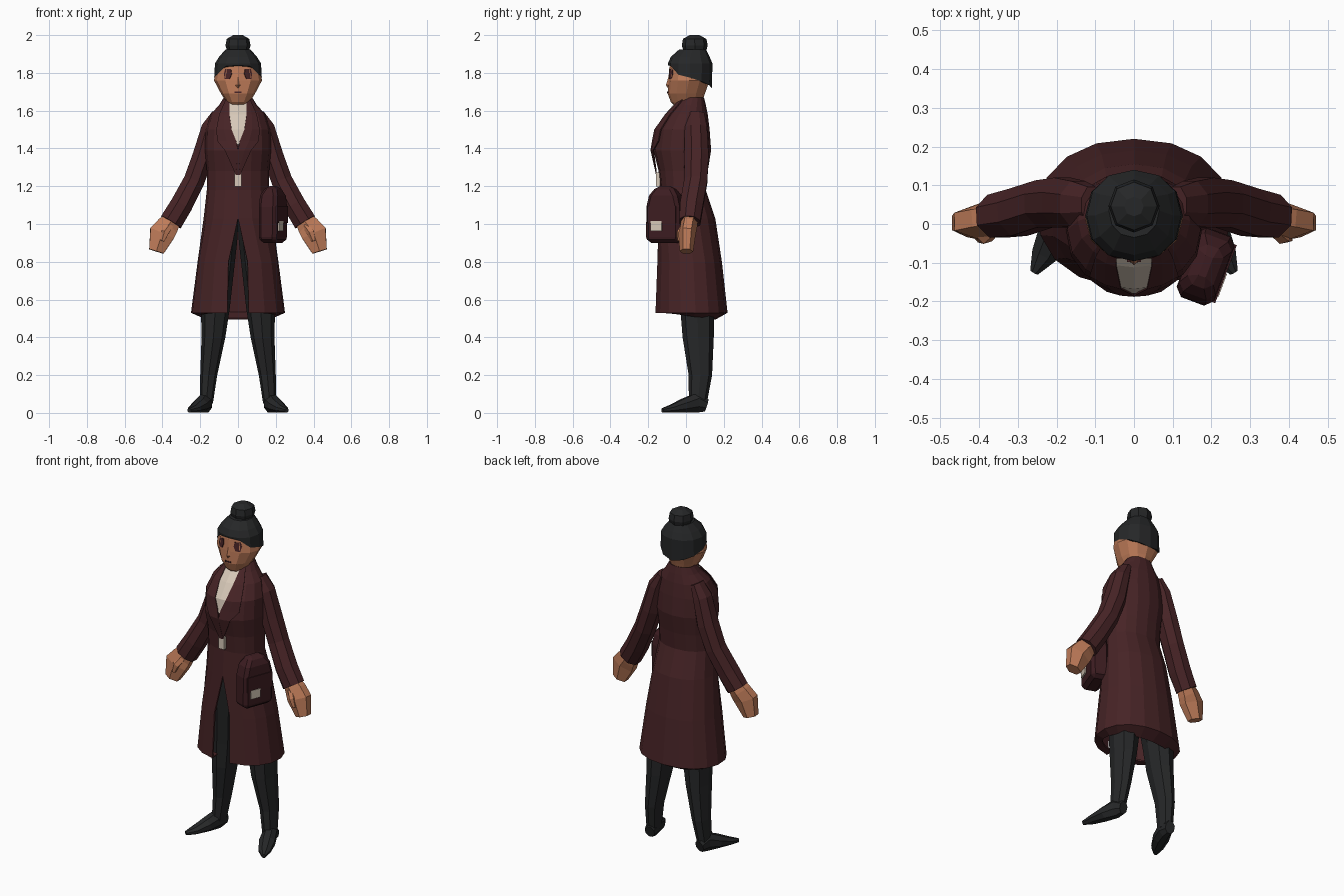
import bpy, bmesh, math
from mathutils import Vector

if "Cube" in bpy.data.objects:
    bpy.data.objects.remove(bpy.data.objects["Cube"])


def material(name, r, g, b):
    m = bpy.data.materials.new(name)
    m.diffuse_color = (r, g, b, 1)
    m.use_nodes = True
    m.node_tree.nodes["Principled BSDF"].inputs["Base Color"].default_value = m.diffuse_color
    return m


COAT = material("maroon coat", 0.062, 0.017, 0.019)
BAG = material("dark maroon leather", 0.046, 0.012, 0.015)
SKIN = material("warm skin", 0.52, 0.20, 0.10)
BLACK = material("charcoal black", 0.019, 0.020, 0.021)
CREAM = material("cream", 0.68, 0.58, 0.48)


def finish(name, bm, mat, thick=0):
    bmesh.ops.remove_doubles(bm, verts=bm.verts, dist=0.0005)
    bmesh.ops.recalc_face_normals(bm, faces=bm.faces)
    me = bpy.data.meshes.new(name)
    bm.to_mesh(me)
    bm.free()
    me.materials.append(mat)
    ob = bpy.data.objects.new(name, me)
    bpy.context.collection.objects.link(ob)
    if thick:
        s = ob.modifiers.new("thickness", 'SOLIDIFY')
        s.thickness = thick
    return ob


def skin_rings(name, rings, mat, cap=True, thick=0):
    """Bridge rings of points; last point of each ring may repeat the first."""
    bm = bmesh.new()
    vs = [[bm.verts.new(p) for p in r] for r in rings]
    for a, b in zip(vs, vs[1:]):
        for i in range(len(a) - 1):
            bm.faces.new((a[i], a[i + 1], b[i + 1], b[i]))
    if cap:
        bm.faces.new(vs[0][:-1])
        bm.faces.new(vs[-1][:-1])
    return finish(name, bm, mat, thick)


def oval(z, rx, f, b, n, cx=0, gap=0, tilt=0):
    """Horizontal oval from front y=f to back y=b, with a front gap half-width."""
    g = math.asin(gap / rx)
    cy, ry = (f + b) / 2, (b - f) / 2
    pts = []
    for i in range(n + 1):
        a = g + (2 * math.pi - 2 * g) * i / n
        s, c = math.sin(a), math.cos(a)
        y = cy - ry * math.copysign(abs(c) ** 0.92, c)
        pts.append((cx + rx * math.copysign(abs(s) ** 0.92, s), y, z - tilt * y))
    return pts


def tube(name, path, mat, n, v, phase=0.5):
    """Oval tube along (x, y, z, ru, rv) points; v is the second section axis."""
    P = [Vector(p[:3]) for p in path]
    rings = []
    for i, p in enumerate(path):
        t = (P[min(i + 1, len(P) - 1)] - P[max(i - 1, 0)]).normalized()
        u = t.cross(v).normalized()
        w = u.cross(t).normalized()
        rings.append([P[i] + u * p[3] * math.cos(a) + w * p[4] * math.sin(a)
                      for a in [2 * math.pi * (k + phase) / n for k in range(n + 1)]])
    return skin_rings(name, rings, mat)


def front_y(rings, x, z):
    """Front surface y of an oval loft at (x, z)."""
    for a, b in zip(rings, rings[1:]):
        if a[0] <= z <= b[0]:
            k = (z - a[0]) / (b[0] - a[0])
            rx, f, bk = [a[j] + (b[j] - a[j]) * k for j in (1, 2, 3)]
            return (f + bk) / 2 - (bk - f) / 2 * math.sqrt(max(0, 1 - (x / rx) ** 2))


def strip(name, rings, rows, mat, off, m=1):
    """Thin plate that follows the front of a loft; rows are (z, x0, x1)."""
    grid = []
    for z, x0, x1 in rows:
        xs = [m * (x0 + (x1 - x0) * k / 2) for k in range(3)]
        grid.append([(x, front_y(rings, x, z) - off, z) for x in xs])
    return skin_rings(name, grid, mat, cap=False, thick=0.006)


def box(name, loc, size, mat, rot=0):
    bm = bmesh.new()
    bmesh.ops.create_cube(bm, size=1)
    bmesh.ops.scale(bm, vec=size, verts=bm.verts)
    ob = finish(name, bm, mat)
    ob.location, ob.rotation_euler = loc, (0, 0, rot)
    return ob


# Coat: torso and skirt in one loft, slit open at the front below the waist
coat = [(0.53, .25, -.165, .22, .05), (0.80, .215, -.155, .19, .045),
        (1.03, .182, -.145, .155, 0), (1.18, .165, -.135, .105, 0),
        (1.28, .165, -.145, .115, 0), (1.39, .175, -.172, .133, 0),
        (1.50, .172, -.155, .125, 0), (1.58, .145, -.10, .115, 0),
        (1.63, .10, -.055, .105, 0), (1.67, .075, -.02, .095, 0)]
hem = oval(.515, .205, -.12, .155, 16, gap=.05, tilt=.14)
skin_rings("coat", [hem] + [oval(z, rx, f, b, 16, gap=g) for z, rx, f, b, g in coat],
           COAT, cap=False, thick=0.01)

# Shirt front, lapels and belt buckle
strip("shirt_front", coat, [(1.42, -.004, .004), (1.50, -.035, .035),
                            (1.58, -.046, .046), (1.64, -.05, .05)], CREAM, .012)
for m, side in ((1, "right"), (-1, "left")):
    strip("lapel_" + side, coat, [(1.26, -.012, .012), (1.39, .0, .07), (1.44, .01, .11),
                                  (1.50, .034, .115), (1.58, .046, .10), (1.66, .045, .065)],
          COAT, .016, m)
box("belt_buckle", (0, -.148, 1.235), (.036, .02, .075), CREAM)

# Head with neck
head = [(1.55, .05, -.01, .08), (1.62, .05, -.055, .08), (1.645, .06, -.08, .085),
        (1.69, .09, -.097, .10), (1.76, .127, -.094, .125), (1.83, .115, -.088, .125),
        (1.89, .07, -.05, .10)]
skin_rings("head", [oval(*r, 12) for r in head], SKIN)
tube("nose", [(0, -.085, 1.785, .006, .006), (0, -.092, 1.735, .014, .014),
              (0, -.088, 1.72, .008, .008)], SKIN, 4, Vector((0, 1, 0)), 0)
strip("mouth", head, [(1.694, -.018, .018), (1.702, -.018, .018)], COAT, .003)

# Hair cap with an arched hairline, and the bun on top
edge = [1.84, 1.835, 1.79, 1.775, 1.755, 1.735, 1.72]
line = [(x, y, edge[min(i, 12 - i)]) for i, (x, y, z) in
        enumerate(oval(1.8, .126, -.094, .137, 12))]
skin_rings("hair", [line, oval(1.85, .122, -.096, .14, 12), oval(1.885, .10, -.08, .125, 12),
                    oval(1.925, .065, -.035, .105, 12)], BLACK)
skin_rings("hair_bun", [oval(1.91, .056, -.012, .105, 8), oval(1.945, .066, -.022, .115, 8),
                        oval(1.98, .06, -.016, .108, 8), oval(2.0, .025, .02, .07, 8)], BLACK)

# Mirrored parts: eyes, arms, hands, legs and feet
Y, Z = Vector((0, 1, 0)), Vector((0, 0, 1))
arm = [(.11, .05, 1.585, .03, .05), (.145, .052, 1.51, .052, .064), (.185, .055, 1.36, .06, .07),
       (.232, .052, 1.23, .06, .066), (.30, .03, 1.10, .064, .066), (.355, .02, 1.01, .066, .06)]
hand = [(.34, .02, 1.03, .05, .045), (.372, .015, .99, .068, .045),
        (.402, .006, .95, .078, .046), (.432, .002, .855, .046, .036)]
leg = [(1.06, .055, .06, -.07, .07), (.90, .09, .085, -.07, .10), (.55, .12, .076, -.03, .15),
       (.40, .13, .063, -.018, .147), (.20, .155, .045, .014, .138), (.05, .168, .035, .015, .11)]
foot = [(.165, .108, .04, .03, .037), (.172, .06, .055, .04, .057), (.20, -.01, .038, .047, .04),
        (.232, -.08, .021, .036, .022), (.258, -.125, .013, .012, .012)]
for m, side in ((1, "right"), (-1, "left")):
    def flip(path):
        return [(m * p[0], *p[1:]) for p in path]
    strip("eye_" + side, head, [(1.768, .045, .07), (1.795, .034, .075), (1.82, .038, .068)],
          COAT, .003, m)
    tube("sleeve_" + side, flip(arm), COAT, 8, Y)
    tube("hand_" + side, flip(hand), SKIN, 6, Y)
    tube("thumb_" + side, flip([(.36, -.01, .99, .02, .02), (.385, -.035, .955, .022, .018),
                                (.40, -.038, .91, .012, .01)]), SKIN, 5, Y)
    skin_rings("trouser_leg_" + side,
               [oval(z, rx, f, b, 8, cx=m * cx) for z, cx, rx, f, b in leg], BLACK)
    tube("shoe_" + side, flip(foot), BLACK, 8, Z)

# Shoulder bag turned outwards on the hip, with flap and clasp
across, out = Vector((.35, .937, 0)), Vector((.937, -.35, 0))
c = Vector((.185, -.11, 0))
k = math.sqrt(2)
bag = tube("shoulder_bag", [(c.x, c.y, z, t * k, w * k) for z, w, t in
                            ((.90, .086, .045), (.93, .096, .05), (1.09, .094, .052),
                             (1.15, .08, .05), (1.20, .045, .028))], BAG, 4, across)
bev = bag.modifiers.new("soft corners", 'BEVEL')
bev.width, bev.segments, bev.limit_method, bev.angle_limit = 0.018, 1, 'ANGLE', 0.9
turn = math.atan2(out.y, out.x)
p = c + out * .052
box("bag_flap", (p.x, p.y, 1.05), (.008, .16, .09), BAG, turn)
q = c + out * .054 - across * .03
box("bag_clasp", (q.x, q.y, .99), (.009, .062, .052), CREAM, turn)
